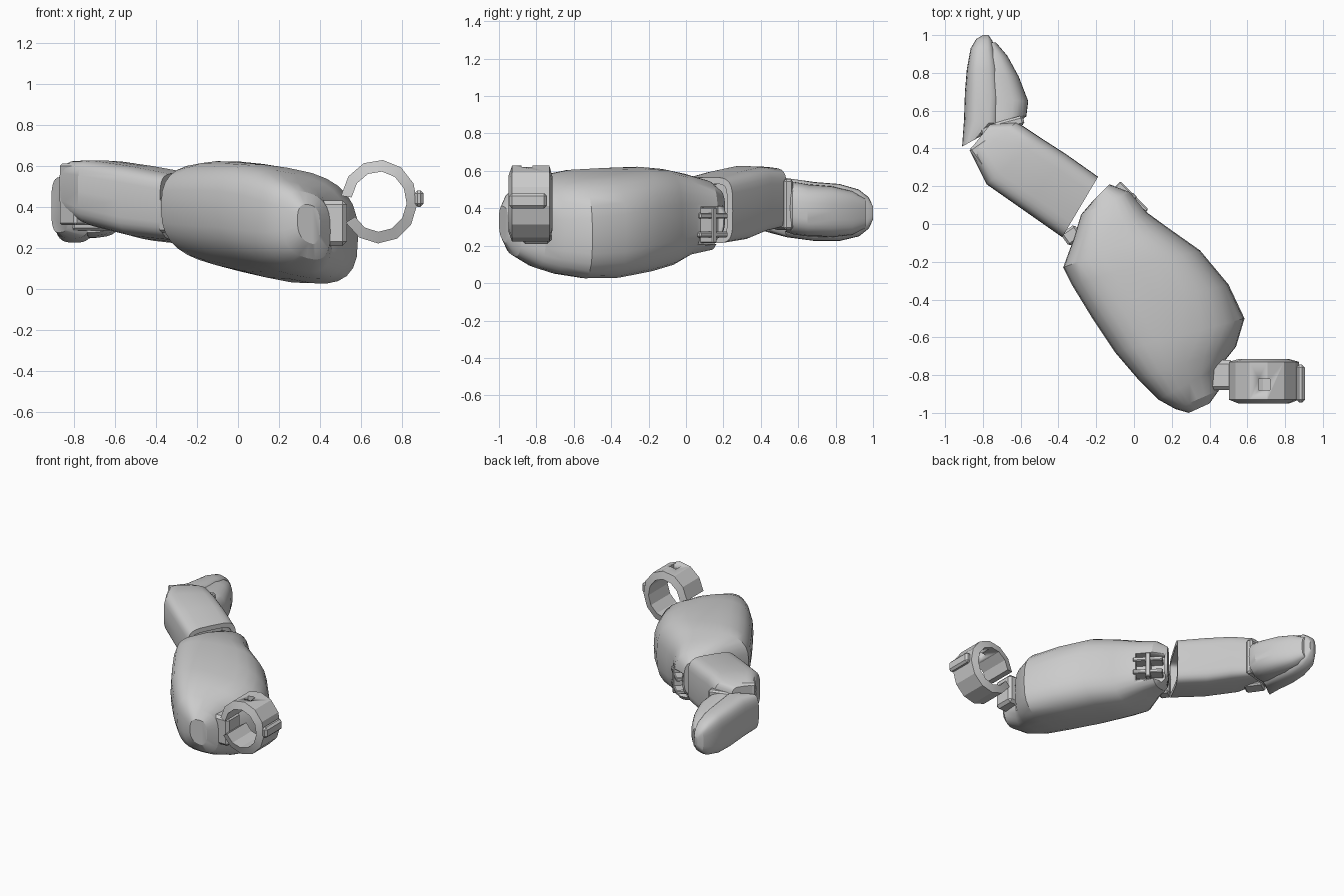
import bpy, bmesh, math
from mathutils import Vector

if "Cube" in bpy.data.objects:
    bpy.data.objects.remove(bpy.data.objects["Cube"])


def finish(bm, name, angle=28):
    bmesh.ops.recalc_face_normals(bm, faces=bm.faces)
    me = bpy.data.meshes.new(name)
    bm.to_mesh(me)
    bm.free()
    ob = bpy.data.objects.new(name, me)
    bpy.context.collection.objects.link(ob)
    bpy.ops.object.select_all(action='DESELECT')
    ob.select_set(True)
    bpy.context.view_layer.objects.active = ob
    bpy.ops.object.shade_smooth_by_angle(angle=math.radians(angle))
    return ob


def loft(name, sections, power, n=28, recess=None):
    """Sections: left x,y, right x,y, top z left/right, bottom z left/right."""
    bm = bmesh.new()
    rings = []
    for lx, ly, rx, ry, tl, tr, bl, br in sections:
        ring = []
        for i in range(n):
            a = 2 * math.pi * i / n
            c, s = math.cos(a), math.sin(a)
            u = math.copysign(abs(c) ** (2 / power), c) * .5 + .5
            v = math.copysign(abs(s) ** (2 / power), s) * .5 + .5
            top, bot = tl + (tr - tl) * u, bl + (br - bl) * u
            ring.append(bm.verts.new((lx + (rx - lx) * u, ly + (ry - ly) * u,
                                      bot + (top - bot) * v)))
        rings.append(ring)
    for a, b in zip(rings, rings[1:]):
        for i in range(n):
            j = (i + 1) % n
            bm.faces.new((a[i], a[j], b[j], b[i]))
    caps = [bm.faces.new(rings[0]), bm.faces.new(rings[-1])]
    if recess:
        bmesh.ops.recalc_face_normals(bm, faces=bm.faces)
        bmesh.ops.inset_individual(bm, faces=[caps[0]], thickness=recess[0])
        d = Vector(recess[1])
        r = bmesh.ops.extrude_discrete_faces(bm, faces=[caps[0]])
        bmesh.ops.translate(bm, verts=r['faces'][0].verts, vec=d)
    return finish(bm, name)


def block(name, loc, size, turn=0, bevel=.012):
    bm = bmesh.new()
    bmesh.ops.create_cube(bm, size=1)
    bmesh.ops.scale(bm, vec=size, verts=bm.verts)
    if bevel:
        bmesh.ops.bevel(bm, geom=bm.edges[:], offset=bevel, segments=1, affect='EDGES')
    ob = finish(bm, name)
    ob.location = loc
    ob.rotation_euler.z = math.radians(turn)
    return ob


def cut(target, loc, size, turn=0):
    cutter = block("cutter", loc, size, turn, 0)
    cutter.hide_render = True
    m = target.modifiers.new("cut", 'BOOLEAN')
    m.operation, m.object, m.solver = 'DIFFERENCE', cutter, 'EXACT'
    bpy.ops.object.select_all(action='DESELECT')
    bpy.context.view_layer.objects.active = target
    target.select_set(True)
    bpy.ops.object.modifier_apply(modifier=m.name)
    bpy.data.objects.remove(cutter)


# Large base segment
base = loft("base_segment", [
    (-.22, .12, -.13, .21, .50, .50, .27, .25),
    (-.28, .05, -.02, .17, .56, .54, .22, .15),
    (-.32, -.08, .07, .06, .60, .57, .20, .12),
    (-.375, -.23, .18, -.02, .62, .60, .18, .05),
    (-.33, -.32, .35, -.14, .64, .60, .16, .01),
    (-.22, -.50, .50, -.32, .65, .56, .14, -.03),
    (-.10, -.68, .585, -.50, .65, .53, .13, -.03),
    (.02, -.82, .54, -.65, .62, .50, .12, .01),
    (.13, -.93, .46, -.75, .56, .47, .14, .05),
    (.22, -.98, .45, -.88, .50, .44, .18, .12),
    (.29, -1.0, .40, -.95, .42, .40, .25, .20)], 2.8)

# Hinge window in the side of the base, with crossbars
cut(base, (0, .17, .31), (.20, .20, .20), -45)
for z in (.26, .36):
    block("hinge_crossbar", (-.03, .12, z), (.21, .09, .03), -45, .006)
block("hinge_post", (-.03, .12, .31), (.035, .10, .19), -45, .006)

# Middle segment with an open socket facing the base
loft("middle_segment", [
    (-.38, -.07, -.19, .25, .56, .57, .25, .20),
    (-.58, .07, -.36, .37, .60, .60, .27, .22),
    (-.78, .21, -.50, .46, .63, .62, .32, .26),
    (-.85, .35, -.62, .54, .63, .61, .36, .28),
    (-.87, .39, -.76, .53, .60, .60, .38, .31)], 4.5,
    recess=(.035, (-.15, .10, 0)))

# Fingertip: rounded back shell and softer inner pad
loft("tip_shell", [
    (-.91, .41, -.82, .46, .54, .55, .27, .28),
    (-.90, .55, -.71, .53, .55, .57, .24, .25),
    (-.895, .70, -.70, .68, .54, .54, .225, .225),
    (-.885, .82, -.715, .82, .53, .53, .225, .225),
    (-.865, .93, -.735, .92, .50, .50, .25, .25),
    (-.835, .98, -.75, .97, .46, .46, .29, .29),
    (-.80, 1.0, -.77, 1.0, .41, .41, .34, .34)], 3.2)
loft("tip_pad", [
    (-.80, .52, -.60, .545, .55, .54, .27, .28),
    (-.80, .58, -.57, .57, .55, .53, .25, .27),
    (-.80, .66, -.56, .65, .54, .51, .24, .26),
    (-.80, .78, -.61, .78, .53, .50, .235, .26),
    (-.80, .89, -.67, .89, .50, .48, .25, .27),
    (-.80, .96, -.73, .96, .45, .45, .29, .30)], 2.8)

# Joint blocks between the segments
block("middle_joint", (-.33, -.06, .36), (.09, .08, .17), 35)
block("tip_joint", (-.79, .37, .46), (.11, .14, .30), 35)
block("tip_collar", (-.70, .52, .42), (.24, .05, .27), 15)

# Open ring at the root, facets around a horizontal axis
bm = bmesh.new()
loops = []
for i in range(12):
    a = math.radians(172 - 322 * i / 11)
    c, s = math.cos(a), math.sin(a)
    pts = [(.187, -.93), (.187, -.73), (.135, -.715), (.135, -.95)]
    loops.append([bm.verts.new((.687 + r * c, y, .425 + r * 1.09 * s)) for r, y in pts])
for a, b in zip(loops, loops[1:]):
    for k in range(4):
        bm.faces.new((a[k], a[(k + 1) % 4], b[(k + 1) % 4], b[k]))
bm.faces.new(loops[0])
bm.faces.new(loops[-1][::-1])
ring = finish(bm, "root_ring", 15)
cut(ring, (.69, -.85, .62), (.06, .06, .2))
block("ring_knob", (.882, -.845, .44), (.045, .20, .08), 0, .015)
block("root_bracket", (.46, -.80, .32), (.14, .16, .22), 0, .02)
